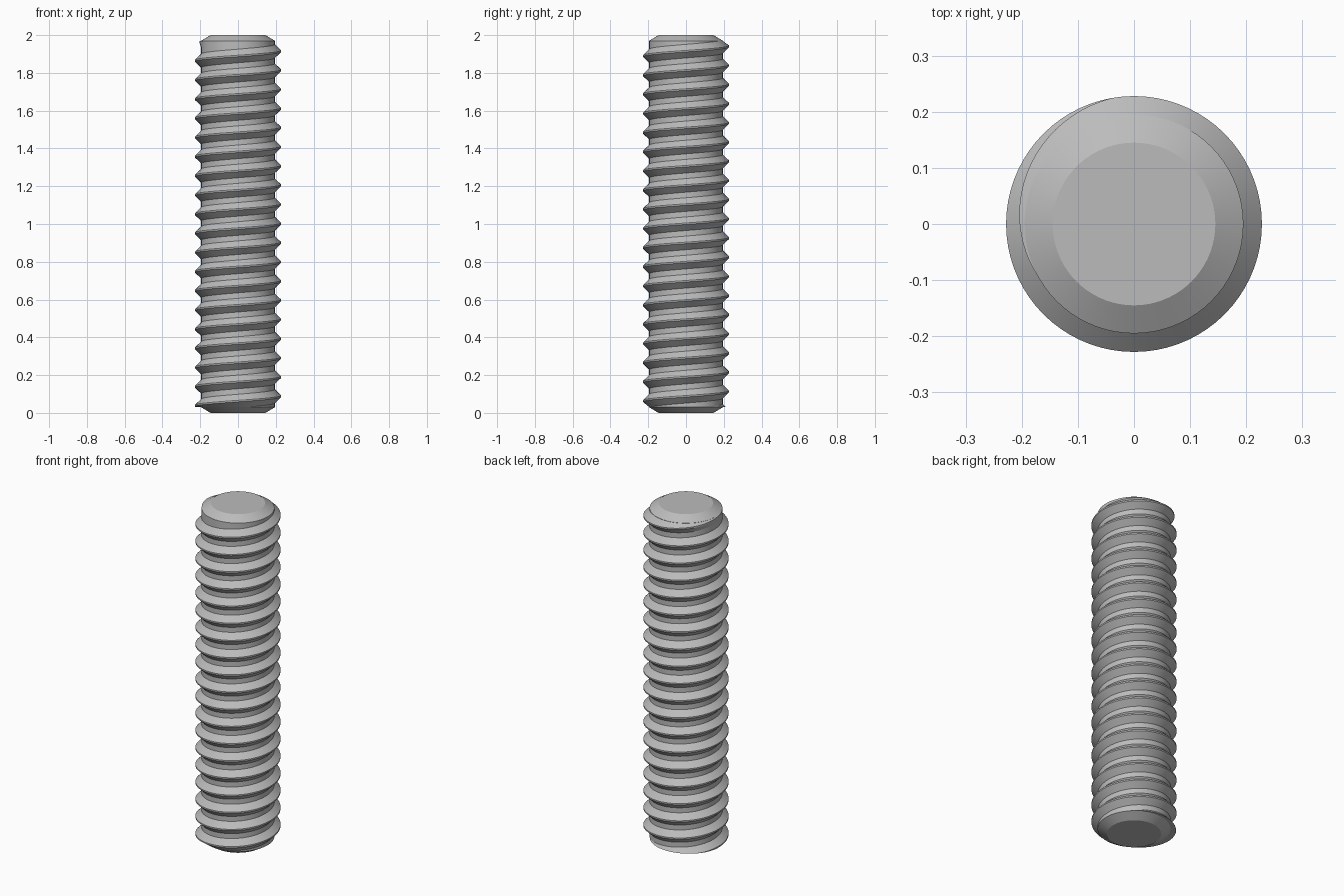
import bpy, bmesh
from math import cos, sin, radians, tau

cube = bpy.data.objects.get("Cube")
if cube:
    bpy.data.objects.remove(cube)

LENGTH, ROOT, CREST, CHAMFER = 2.0, 0.195, 0.228, 0.03
PITCH, SEGMENTS = 0.1015, 72
FLANK, FLAT = 0.038, 0.004          # half widths at root and crest
START, END = radians(35), radians(215) + 19 * tau
TAPER = radians(115)
TOP_ANGLE, TOP_Z = 18 * tau + tau, 1.915   # crest height reference

steel = bpy.data.materials.new("grey_steel")
steel.use_nodes = True
steel.diffuse_color = (0.5, 0.5, 0.5, 1)
steel.node_tree.nodes["Principled BSDF"].inputs["Base Color"].default_value = (0.5, 0.5, 0.5, 1)


def sweep(name, rings, closed_ring, caps):
    """Skin a list of point rings into one smooth-shaded object."""
    bm = bmesh.new()
    rows = [[bm.verts.new(p) for p in ring] for ring in rings]
    n = len(rows[0])
    for a, b in zip(rows, rows[1:]):
        for i in range(n if closed_ring else n - 1):
            j = (i + 1) % n
            bm.faces.new((a[i], a[j], b[j], b[i]))
    if caps:
        bm.faces.new(rows[0])
        bm.faces.new(rows[-1])
    bmesh.ops.recalc_face_normals(bm, faces=bm.faces)
    mesh = bpy.data.meshes.new(name)
    bm.to_mesh(mesh)
    bm.free()
    mesh.materials.append(steel)
    obj = bpy.data.objects.new(name, mesh)
    bpy.context.collection.objects.link(obj)
    bpy.ops.object.select_all(action="DESELECT")
    obj.select_set(True)
    bpy.context.view_layer.objects.active = obj
    bpy.ops.object.shade_smooth_by_angle(angle=radians(25))
    return obj


def polar(r, a, z):
    return (r * cos(a), r * sin(a), z)


# Chamfered solid rod
profile = [(0.145, 0), (ROOT, CHAMFER), (ROOT, LENGTH - CHAMFER), (0.145, LENGTH)]
sweep("rod_core", [[polar(r, tau * i / SEGMENTS, z) for i in range(SEGMENTS)]
                   for r, z in profile], True, True)

# Helical ridge, fading into the rod at both ends
rings = []
steps = round((END - START) / tau * SEGMENTS)
for s in range(steps + 1):
    a = START + (END - START) * s / steps
    fade = min(1, (a - START) / TAPER, (END - a) / TAPER)
    z = TOP_Z + PITCH * (a - TOP_ANGLE) / tau
    tip = ROOT - 0.002 + (CREST - ROOT + 0.002) * fade
    ring = []
    for r, dz in ((ROOT - 0.002, -FLANK), (tip, -FLAT), (tip, FLAT), (ROOT - 0.002, FLANK)):
        ring.append(polar(r, a, min(max(z + dz, CHAMFER), LENGTH - CHAMFER)))
    rings.append(ring)
sweep("screw_thread", rings, True, True)
